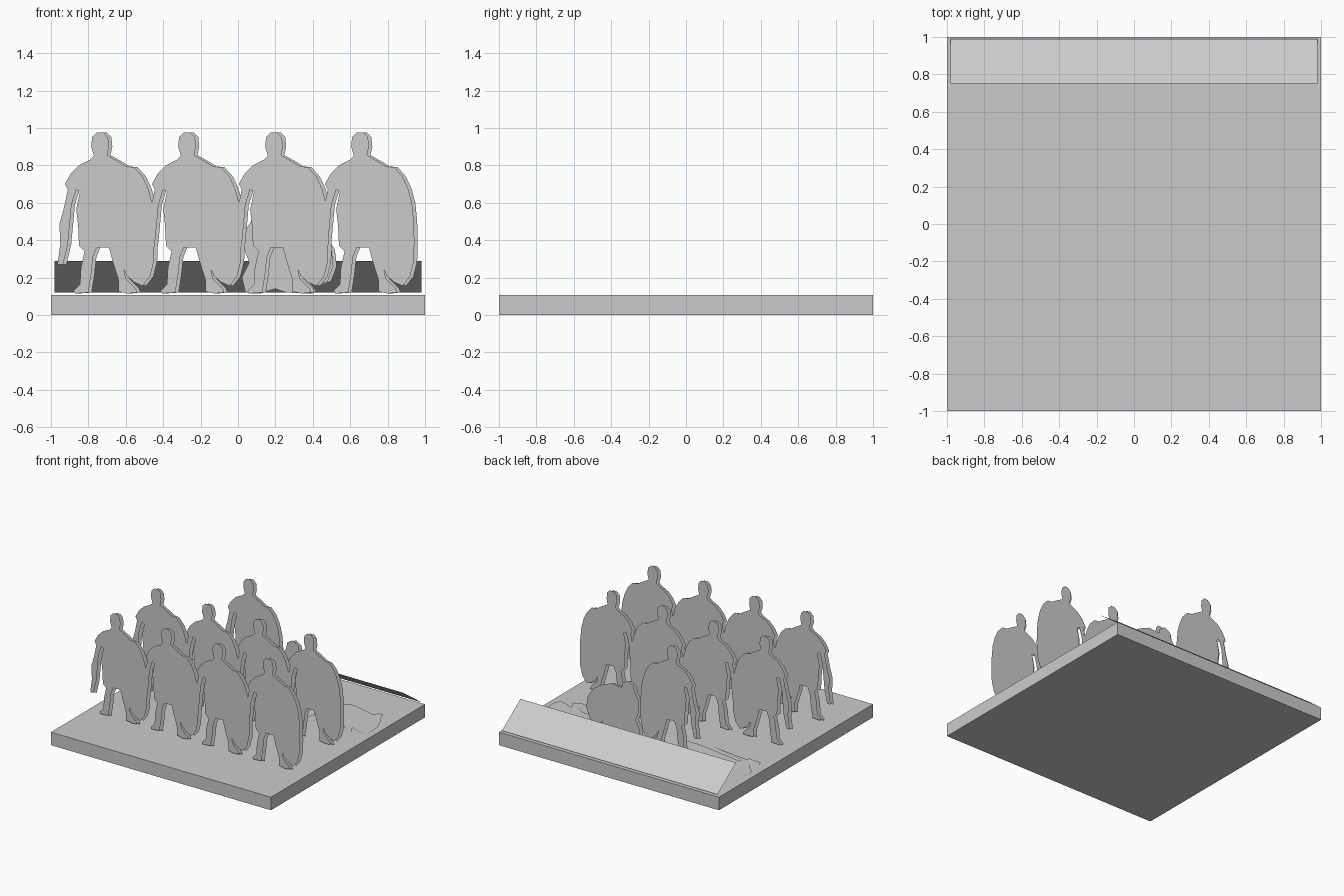
import bpy, bmesh
from mathutils import Vector

grey = bpy.data.materials.new("plain_grey")
grey.diffuse_color = (0.6, 0.6, 0.6, 1)


def sheet(name, points, normal):
    """Single flat cut-out, turned so that it faces along normal."""
    bm = bmesh.new()
    face = bm.faces.new([bm.verts.new(p) for p in points])
    face.normal_update()
    if face.normal.dot(Vector(normal)) < 0:
        face.normal_flip()
    bmesh.ops.triangulate(bm, faces=bm.faces[:])
    return finish(name, bm)


def finish(name, bm):
    mesh = bpy.data.meshes.new(name)
    bm.to_mesh(mesh)
    bm.free()
    mesh.materials.append(grey)
    obj = bpy.data.objects.new(name, mesh)
    bpy.context.collection.objects.link(obj)
    return obj


def standee(name, profile, x, y):
    """Front and back cut-outs, slightly offset from each other."""
    sheet(name + "_front", [(x + px, y, pz) for px, pz in profile], (0, -1, 0))
    sheet(name + "_back", [(x + px + 0.018, y + 0.015, pz) for px, pz in profile], (0, 1, 0))


# Base slab
bm = bmesh.new()
bmesh.ops.create_cube(bm, size=1)
for v in bm.verts:
    v.co = (v.co.x * 2, v.co.y * 2, (v.co.z + 0.5) * 0.107)
finish("base_slab", bm)

# Sloping label panel along the back edge
sheet("label_panel", [(-0.98, 0.99, 0.12), (0.98, 0.99, 0.12),
                      (0.98, 0.75, 0.29), (-0.98, 0.75, 0.29)], (0, 1, 1))

# Standing warrior outline: head, shield, legs, arm
head = [(-.04, .85), (-.055, .90), (-.05, .95), (-.025, .975), (.012, .975),
        (.035, .95), (.04, .90), (.03, .855)]
shield = [(.10, .815), (.13, .795), (.175, .79), (.22, .74), (.25, .675),
          (.27, .60), (.28, .50), (.283, .39), (.28, .285), (.26, .205),
          (.22, .155), (.175, .175), (.135, .21), (.12, .245)]
legs = [(.13, .195), (.185, .14), (.19, .12), (.14, .115), (.09, .125),
        (.09, .19), (.06, .285), (.04, .36), (-.025, .36), (-.045, .31),
        (-.055, .215), (-.07, .12), (-.14, .115), (-.15, .13), (-.115, .165),
        (-.11, .255), (-.09, .34)]
arm = [(-.12, .37), (-.125, .48), (-.135, .565), (-.115, .66), (-.135, .67),
       (-.16, .59), (-.17, .48), (-.18, .375), (-.205, .27), (-.235, .27),
       (-.22, .38), (-.225, .485), (-.20, .575), (-.18, .67), (-.195, .70),
       (-.165, .755), (-.12, .80), (-.06, .83)]
warrior = head + shield + legs + arm

columns = (-0.73, -0.265, 0.2, 0.66)
for row, y in enumerate((-0.54, -0.01)):
    for col, x in enumerate(columns):
        standee(f"standing_figure_{row}_{col}", warrior, x, y)
standee("standing_figure_rear", warrior, columns[1], 0.525)

# Kneeling warrior with a low shield
kneeling = [(-.13, .50), (-.12, .55), (-.07, .58), (-.02, .55), (-.01, .51),
            (.08, .52), (.18, .48), (.25, .43), (.30, .35), (.31, .26),
            (.28, .18), (.22, .16), (.16, .18), (.20, .13), (.18, .115),
            (.06, .12), (.0, .14), (-.10, .115), (-.16, .12), (-.18, .20),
            (-.14, .28), (-.17, .36), (-.17, .44)]
standee("kneeling_figure", kneeling, columns[2], 0.525)

# Fallen warriors lying flat on the slab
fallen_left = [(-.96, .55), (-.93, .61), (-.85, .655), (-.80, .69), (-.745, .70),
               (-.64, .685), (-.505, .67), (-.40, .61), (-.30, .52), (-.25, .425),
               (-.23, .36), (-.255, .33), (-.37, .335), (-.56, .365), (-.77, .40),
               (-.77, .375), (-.46, .305), (-.785, .345), (-.80, .325),
               (-.91, .33), (-.93, .375), (-.87, .41), (-.905, .46), (-.955, .505)]
fallen_right = [(.23, .45), (.27, .48), (.30, .53), (.33, .60), (.40, .63), (.38, .68),
                (.43, .70), (.485, .685), (.505, .65), (.58, .675), (.68, .65),
                (.79, .62), (.82, .66), (.86, .665), (.87, .62), (.91, .55),
                (.95, .45), (.955, .345), (.93, .30), (.87, .315), (.80, .345),
                (.84, .27), (.78, .24), (.71, .255), (.75, .32), (.68, .365),
                (.59, .37), (.52, .365), (.50, .32), (.49, .26), (.435, .25),
                (.36, .26), (.345, .31), (.42, .32), (.435, .37), (.415, .39),
                (.38, .355), (.32, .37), (.305, .42), (.25, .42)]
for name, outline in (("fallen_figure_left", fallen_left), ("fallen_figure_right", fallen_right)):
    sheet(name, [(x, y, 0.113) for x, y in outline], (0, 0, 1))
